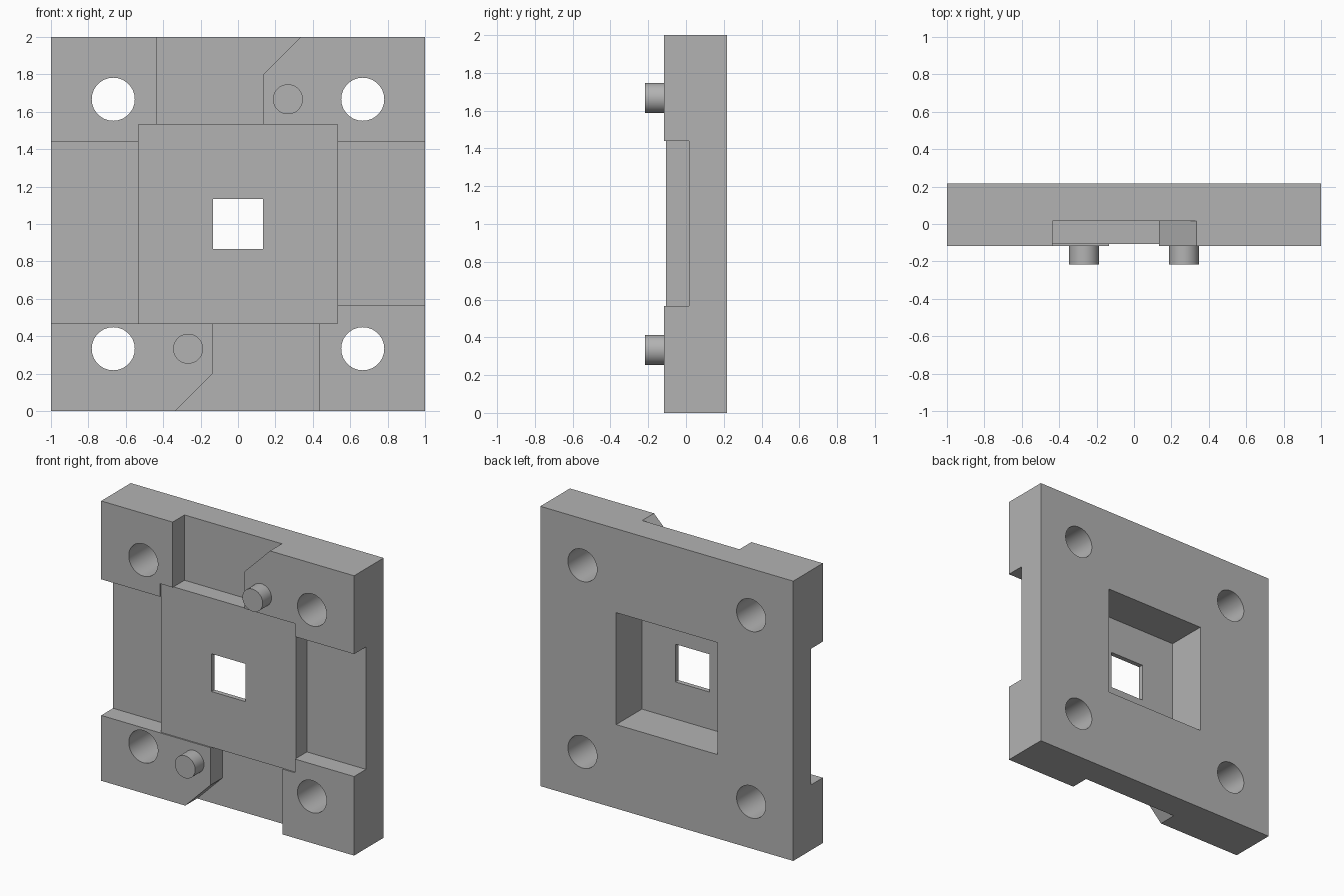
import bpy, bmesh, math
from mathutils import Matrix, Vector

cube = bpy.data.objects.get("Cube")
if cube:
    bpy.data.objects.remove(cube, do_unlink=True)

grey = bpy.data.materials.new("plain grey")
grey.use_nodes = True
colour = (0.45, 0.45, 0.45, 1)
grey.diffuse_color = colour
grey.node_tree.nodes["Principled BSDF"].inputs["Base Color"].default_value = colour

# Depths along y, from the pegs at the front to the flat back
BACK, FRONT = 0.217, -0.117
FLOOR, PAD, POCKET = 0.017, -0.107, -0.073
OUT = 0.5          # overshoot for cutters
C = 0.533          # half width of the central pad


def prism(name, outline, y0, y1):
    """Extrude an (x, z) outline from y0 to y1."""
    bm = bmesh.new()
    face = bm.faces.new([bm.verts.new((x, y0, z)) for x, z in outline])
    new = bmesh.ops.extrude_face_region(bm, geom=[face])["geom"]
    verts = [v for v in new if isinstance(v, bmesh.types.BMVert)]
    bmesh.ops.translate(bm, verts=verts, vec=Vector((0, y1 - y0, 0)))
    bmesh.ops.recalc_face_normals(bm, faces=bm.faces)
    mesh = bpy.data.meshes.new(name)
    bm.to_mesh(mesh)
    bm.free()
    mesh.materials.append(grey)
    obj = bpy.data.objects.new(name, mesh)
    bpy.context.collection.objects.link(obj)
    return obj


def rect(x0, x1, z0, z1):
    return [(x0, z0), (x1, z0), (x1, z1), (x0, z1)]


def circle(x, z, r, n=64):
    return [(x + r * math.cos(i * math.tau / n), z + r * math.sin(i * math.tau / n))
            for i in range(n)]


def select(obj):
    bpy.ops.object.select_all(action='DESELECT')
    obj.select_set(True)
    bpy.context.view_layer.objects.active = obj


def cut(target, outline, y0, y1):
    cutter = prism("cutter", outline, y0, y1)
    cutter.hide_render = True
    select(target)
    mod = target.modifiers.new("cut", 'BOOLEAN')
    mod.operation, mod.solver, mod.object = 'DIFFERENCE', 'EXACT', cutter
    bpy.ops.object.modifier_apply(modifier=mod.name)
    bpy.data.objects.remove(cutter, do_unlink=True)


plate = prism("mounting_plate", rect(-1, 1, 0, 2), FRONT, BACK)

# Slightly sunken central pad
cut(plate, rect(-C, C, 1 - C, 1 + C), -OUT, PAD)

# Four channels running out from the pad; top and bottom flare on one side
flared = [(-0.435, C), (0.135, C), (0.135, 0.8), (0.435, 1.1), (-0.435, 1.1)]
for s in (1, -1):
    cut(plate, [(s * x, 1 + s * z) for x, z in flared], -OUT, FLOOR)
cut(plate, rect(-1.1, -C, 1 - C, 1.44), -OUT, FLOOR)
cut(plate, rect(C, 1.1, 0.565, 1.44), -OUT, FLOOR)

# Rear pocket and central window
cut(plate, rect(-0.4, 0.4, 0.6, 1.4), POCKET, OUT)
cut(plate, rect(-0.135, 0.135, 0.865, 1.135), -OUT, OUT)

# Bolt holes
for x in (-0.667, 0.667):
    for z in (0.333, 1.667):
        cut(plate, circle(x, z, 0.115), -OUT, OUT)

# Locating pegs
pegs = [prism(name, circle(s * 0.267, 1 + s * 0.667, 0.08), -BACK, FRONT + 0.02)
        for name, s in (("upper_peg", 1), ("lower_peg", -1))]

for obj in [plate] + pegs:
    select(obj)
    bpy.ops.object.shade_smooth_by_angle(angle=math.radians(30))
